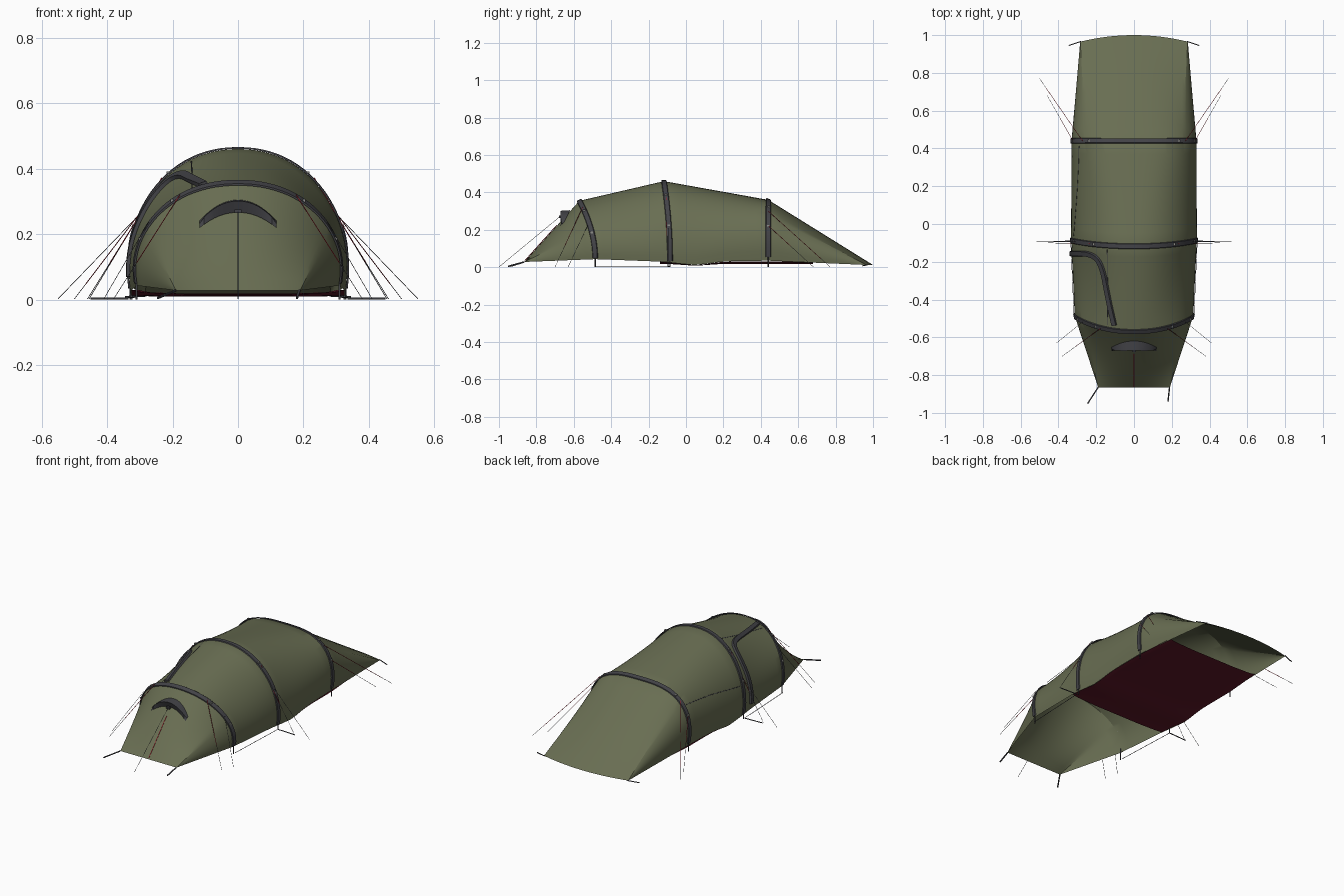
import bpy, bmesh, math
from mathutils import Vector

if "Cube" in bpy.data.objects:
    bpy.data.objects.remove(bpy.data.objects["Cube"])

PI = math.pi


def material(name, rgb):
    m = bpy.data.materials.new(name)
    m.diffuse_color = (*rgb, 1)
    m.use_nodes = True
    m.node_tree.nodes["Principled BSDF"].inputs["Base Color"].default_value = m.diffuse_color
    return m


OLIVE = material("olive fabric", (0.14, 0.155, 0.085))
DARK = material("dark grey webbing", (0.055, 0.055, 0.063))
MAROON = material("maroon groundsheet", (0.11, 0.009, 0.021))
RED = material("red cord", (0.36, 0.012, 0.025))
GREY = material("grey clip", (0.27, 0.27, 0.25))


def finish(name, bm, mats, recalc=True, angle=25):
    bmesh.ops.remove_doubles(bm, verts=bm.verts, dist=1e-5)
    if recalc:
        bmesh.ops.recalc_face_normals(bm, faces=bm.faces)
    me = bpy.data.meshes.new(name)
    bm.to_mesh(me)
    bm.free()
    for m in mats:
        me.materials.append(m)
    ob = bpy.data.objects.new(name, me)
    bpy.context.collection.objects.link(ob)
    bpy.ops.object.select_all(action='DESELECT')
    ob.select_set(True)
    bpy.context.view_layer.objects.active = ob
    bpy.ops.object.shade_smooth_by_angle(angle=math.radians(angle))
    return ob


def grid(name, rows, mats, closed=False, recalc=False):
    """Surface through rows of points; closed joins each row into a loop with end caps."""
    bm = bmesh.new()
    vs = [[bm.verts.new(p) for p in row] for row in rows]
    n = len(rows[0])
    for r in range(len(rows) - 1):
        for c in range(n if closed else n - 1):
            d = (c + 1) % n
            bm.faces.new((vs[r][c], vs[r + 1][c], vs[r + 1][d], vs[r][d]))
    if closed:
        bm.faces.new(vs[0])
        bm.faces.new(vs[-1])
    return finish(name, bm, mats, recalc)


# ---- Canopy surface: front edge, three hoops, rear edge ----
def hoop(w, h, zb, n, y0, lean):
    def f(a):
        c, u = math.cos(a), abs(math.sin(a)) ** (2 / n)
        x = math.copysign(w * abs(c) ** (2 / n), c) * (1 - 0.05 * (1 - u) ** 4)
        return Vector((x, y0 - lean * u * u, zb + (h - zb) * u))
    return f


def ground_edge(w, y, z, bow, spread):
    def f(a):
        k = max(-1, min(1, (1 - 2 * a / PI) / spread))
        return Vector((w * k, y - bow * k * k, z))
    return f


SECTIONS = [ground_edge(0.19, -0.865, 0.028, 0, 0.65),
            hoop(0.325, 0.355, 0.043, 2.15, -0.485, 0.085),
            hoop(0.345, 0.46, 0.028, 2.15, -0.085, 0.033),
            hoop(0.338, 0.36, 0.035, 3.0, 0.44, 0.0),
            ground_edge(0.285, 1.0, 0.012, 0.035, 0.5)]
SAG = [0.02, 0.03, 0.02, 0.02]


def hem_dip(y):
    """The lower edge dips toward the ground behind the middle hoop."""
    return 0.018 * math.exp(-((y - 0.05) / 0.1) ** 2)


def canopy_point(v, a):
    i = min(3, max(0, int(v)))
    f = v - i
    p = SECTIONS[i](a).lerp(SECTIONS[i + 1](a), f)
    s = 1 - SAG[i] * 4 * f * (1 - f) * math.sin(2 * a) ** 2
    dip = hem_dip(p.y) * (1 - math.sin(a)) ** 3
    return Vector((p.x * s, p.y, p.z * s - dip))


def canopy_normal(v, a):
    e = 0.01
    dv = canopy_point(v + e, a) - canopy_point(v - e, a)
    da = canopy_point(v, min(PI, a + e)) - canopy_point(v, max(0, a - e))
    return dv.cross(da).normalized()


SEG, ROWS = 48, 8
grid("canopy", [[canopy_point(r / ROWS, PI * c / SEG) for c in range(SEG + 1)]
                for r in range(4 * ROWS + 1)], [OLIVE])


def strip(name, path, width, height, mat):
    """Flat webbing laid on the outside of the canopy along (v, a) parameters."""
    pts = [canopy_point(v, a) for v, a in path]
    rows = []
    for i, (v, a) in enumerate(path):
        n = canopy_normal(v, a)
        t = (pts[min(i + 1, len(pts) - 1)] - pts[max(i - 1, 0)]).normalized()
        s = n.cross(t).normalized() * width / 2
        up, down = n * height, n * 0.001
        rows.append([pts[i] - s + down, pts[i] + s + down,
                     pts[i] + s * 0.8 + up, pts[i] - s * 0.8 + up])
    grid(name, rows, [mat], closed=True, recalc=True)


def box(name, p, size, mat):
    bm = bmesh.new()
    bmesh.ops.create_cube(bm, size=1)
    for v in bm.verts:
        v.co = Vector(p) + Vector([v.co[i] * size[i] for i in range(3)])
    finish(name, bm, [mat])


# ---- Pole sleeves with clips ----
for v, label in ((1, "front"), (2, "middle"), (3, "rear")):
    strip(label + "_pole_sleeve", [(v, PI * (0.005 + 0.99 * i / 48)) for i in range(49)],
          0.029, 0.006, DARK)
    for k in (0.14, 0.3, 0.7, 0.86):
        p = canopy_point(v, PI * k) + canopy_normal(v, PI * k) * 0.006
        box(label + "_sleeve_clip", p, (0.009, 0.014, 0.009), GREY)


# ---- Side door flap and zip ----
door = [(1.82, 3.06), (1.84, 2.7), (1.88, 2.3), (1.8, 2.08), (1.37, 1.97), (1.06, 1.87)]
for _ in range(3):
    cut = [door[0]]
    for (v0, a0), (v1, a1) in zip(door, door[1:]):
        cut += [(v0 + (v1 - v0) * q, a0 + (a1 - a0) * q) for q in (0.25, 0.75)]
    door = cut + [door[-1]]
strip("door_flap_cover", door, 0.03, 0.012, DARK)
strip("door_zip", [(1.05 + 0.9 * i / 12, 1.99 - 0.02 * i / 12) for i in range(13)],
      0.004, 0.002, DARK)
strip("rear_side_zip", [(2.05 + 0.9 * i / 12, 2.75 - 0.25 * i / 12) for i in range(13)],
      0.004, 0.002, DARK)


# ---- Front vent hood ----
def front_point(x, v):
    lo, hi = 0.0, PI
    for _ in range(30):
        m = (lo + hi) / 2
        lo, hi = (m, hi) if canopy_point(v, m).x > x else (lo, m)
    return canopy_point(v, lo)


back, lip, low = [], [], []
for j in range(17):
    k = j / 8 - 1
    q = 1 - k * k
    x = 0.118 * k
    back.append(front_point(x, 0.7 + 0.14 * q) + Vector((0, -0.002, 0.002)))
    lip.append(front_point(x, 0.67 + 0.09 * q) + Vector((0, -0.027, 0.022)) * q ** 0.6
               + Vector((0, -0.003, 0.003)))
    low.append(front_point(x, 0.63 + 0.09 * q) + Vector((0, -0.003, 0.003)))
grid("vent_hood", [low, lip, back], [DARK])
box("vent_tab", (0, -0.672, 0.27), (0.022, 0.012, 0.012), DARK)

# ---- Groundsheet following the hem ----
floor = []
for r in range(25):
    y = -0.14 + 0.82 * r / 24
    w = 0.325 - 0.02 * max(0, (y - 0.44) / 0.24)
    z = 0.03 - hem_dip(y)
    floor.append([Vector((w * k, y, z - (0.012 - hem_dip(y) * 0.5) * (1 - k ** 8)))
                  for k in (-1, -0.95, -0.88, -0.5, 0, 0.5, 0.88, 0.95, 1)])
grid("groundsheet", floor, [MAROON], recalc=False)


# ---- Cords, straps and pole feet ----
def cord(name, a, b, r, mat):
    a, b = Vector(a), Vector(b)
    bm = bmesh.new()
    bmesh.ops.create_cone(bm, cap_ends=True, segments=6, radius1=r, radius2=r, depth=(b - a).length)
    q = (b - a).to_track_quat('Z', 'Y')
    for v in bm.verts:
        v.co = q @ v.co + (a + b) / 2
    finish(name, bm, [mat], angle=60)


THIN = 0.001
# hoop, position along hoop, ground peg, share of the line that is red
GUYS = [(1, 0.33, (0.38, -0.70), 0.65), (1, 0.2, (0.41, -0.63), 0),
        (2, 0.28, (0.455, -0.10), 0.55), (2, 0.16, (0.55, -0.095), 0),
        (3, 0.25, (0.50, 0.77), 0.85), (3, 0.14, (0.46, 0.68), 0.5)]
for sx in (-1, 1):
    for v, k, (x, y), share in GUYS:
        p = canopy_point(v, PI * k) + canopy_normal(v, PI * k) * 0.008
        p.x *= sx
        end = Vector((sx * x, y, 0.002))
        mid = p.lerp(end, share)
        if share:
            cord("red_guy_line", p, mid, 0.0014, RED)
        cord("guy_line", mid, end, THIN, DARK)
    # ground straps joining pole feet
    cord("foot_strap", (sx * 0.318, -0.48, 0.006), (sx * 0.335, -0.09, 0.006), 0.0015, DARK)
    cord("side_strap", (sx * 0.335, -0.09, 0.004), (sx * 0.45, -0.095, 0.004), 0.003, DARK)
    for v in (1, 2, 3):
        p = canopy_point(v, 0.02)
        cord("pole_foot", (sx * p.x, p.y, 0.0), (sx * p.x, p.y, p.z + 0.02), 0.003, DARK)
    # corner peg straps
    cord("rear_corner_strap", (sx * 0.28, 0.967, 0.012), (sx * 0.345, 0.945, 0.008), 0.003, DARK)
cord("front_left_strap", (-0.19, -0.865, 0.028), (-0.245, -0.95, 0.005), 0.004, DARK)
cord("front_right_strap", (0.188, -0.865, 0.028), (0.18, -0.94, 0.005), 0.004, DARK)
cord("front_guy_line", (0, -0.675, 0.27), (0, -0.999, 0.002), THIN, DARK)
cord("front_red_seam", (0, -0.69, 0.226), (0, -0.862, 0.035), 0.0018, RED)
